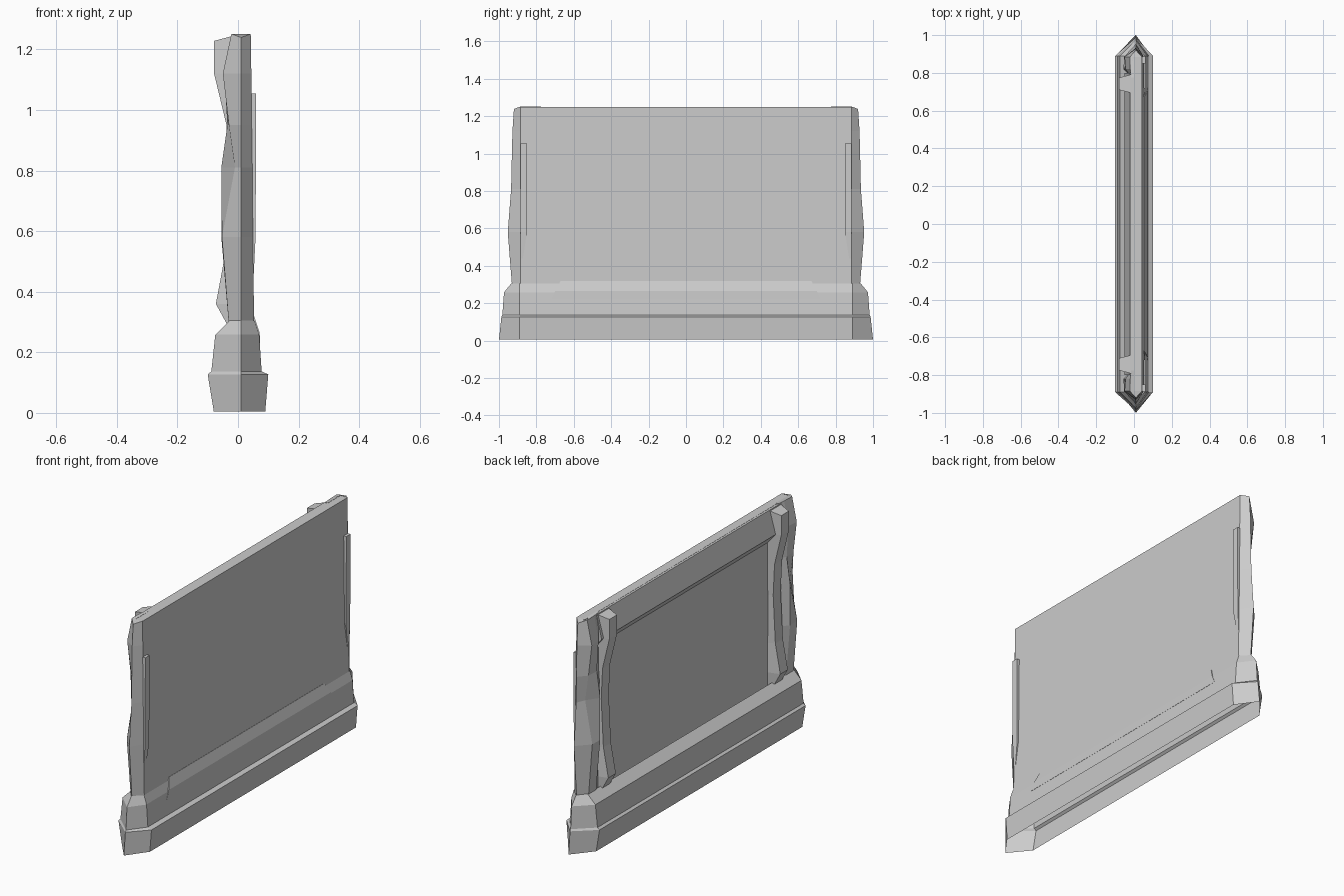
import bpy, bmesh

def make(name, rings, cap_bottom=True, cap_top=True, mirror=False):
    """Loft equal-sized closed rings of 3D points into a flat-shaded object."""
    bm = bmesh.new()
    loops = [[bm.verts.new(p) for p in r] for r in rings]
    n = len(loops[0])
    for a, b in zip(loops, loops[1:]):
        for i in range(n):
            j = (i + 1) % n
            bm.faces.new((a[i], a[j], b[j], b[i]))
    if cap_bottom:
        bm.faces.new(loops[0][::-1])
    if cap_top:
        bm.faces.new(loops[-1])
    bmesh.ops.recalc_face_normals(bm, faces=bm.faces)
    me = bpy.data.meshes.new(name)
    bm.to_mesh(me)
    bm.free()
    ob = bpy.data.objects.new(name, me)
    bpy.context.collection.objects.link(ob)
    if mirror:
        m = ob.modifiers.new("mirror_y", 'MIRROR')
        m.use_axis = (False, True, False)
        m.use_mirror_merge = False
    return ob

def pointed(z, xl, xr, tip, yb=0.89):
    """Long hexagon with a pointed end at each side."""
    return [(xl, -yb, z), (0.01, -tip, z), (xr, -yb, z),
            (xr, yb, z), (0.01, tip, z), (xl, yb, z)]

def rect(z, x0, x1, y0, y1):
    return [(x0, y0, z), (x1, y0, z), (x1, y1, z), (x0, y1, z)]

# Stepped plinth, open underneath
make("base", [pointed(*r) for r in [
    (0.005, -0.08, 0.09, 1.0),
    (0.127, -0.10, 0.10, 0.987),
    (0.137, -0.088, 0.078, 0.982),
    (0.258, -0.075, 0.070, 0.973),
    (0.305, -0.028, 0.055, 0.935)]], cap_bottom=False, cap_top=False)

# Thin recessed wall panel
make("wall_panel", [rect(0.28, -0.008, 0.052, -0.885, 0.885),
                    rect(1.25, -0.008, 0.042, -0.885, 0.885)], cap_bottom=False)

# Beam along the top of the back side, slanting outward and tucking in below
make("top_beam", [rect(1.07, -0.010, 0.0, -0.80, 0.80),
                  rect(1.12, -0.050, 0.0, -0.80, 0.80),
                  rect(1.249, -0.02, 0.0, -0.80, 0.80)])

# Faceted end columns: z, corner x, inner x, front x, tip y
columns = [(0.29, -0.03, -0.03, 0.053, 0.93),
           (0.58, -0.053, -0.055, 0.050, 0.953),
           (0.81, -0.010, -0.055, 0.048, 0.935),
           (0.95, -0.030, -0.035, 0.046, 0.932),
           (1.12, -0.050, -0.045, 0.044, 0.928),
           (1.251, -0.022, -0.020, 0.042, 0.92)]
make("end_column", [[(xr, 0.885, z), (0.01, tip, z - (0.012 if z > 1.2 else 0)),
                     (xc, 0.885, z), (xi, 0.82, z), (-0.015, 0.775, z),
                     (0.0, 0.775, z), (0.0, 0.885, z)]
                    for z, xc, xi, xr, tip in columns], mirror=True)

# Bent posts framing the recess: z, outer x
posts = [(0.29, -0.035), (0.36, -0.073), (0.52, -0.043), (0.78, -0.030),
         (0.95, -0.038), (1.12, -0.079), (1.228, -0.079)]
make("back_post", [[(x, 0.71, z), (x, 0.775, z),
                    (0.0, 0.795, z + (0.021 if z > 1.2 else 0)),
                    (0.0, 0.69, z + (0.021 if z > 1.2 else 0))]
                   for z, x in posts], mirror=True)

# Slim raised strips near both ends of the plain side
make("edge_strip", [rect(0.44, 0.03, 0.051, 0.872, 0.886),
                    rect(0.58, 0.03, 0.058, 0.850, 0.886),
                    rect(1.055, 0.03, 0.060, 0.850, 0.886)], mirror=True)

# Shallow sloping fillet where the panel meets the plinth
make("base_fillet", [rect(0.22, 0.03, 0.0735, -0.72, 0.72),
                     rect(0.265, 0.03, 0.0715, -0.70, 0.70),
                     rect(0.32, 0.03, 0.053, -0.67, 0.67)])
